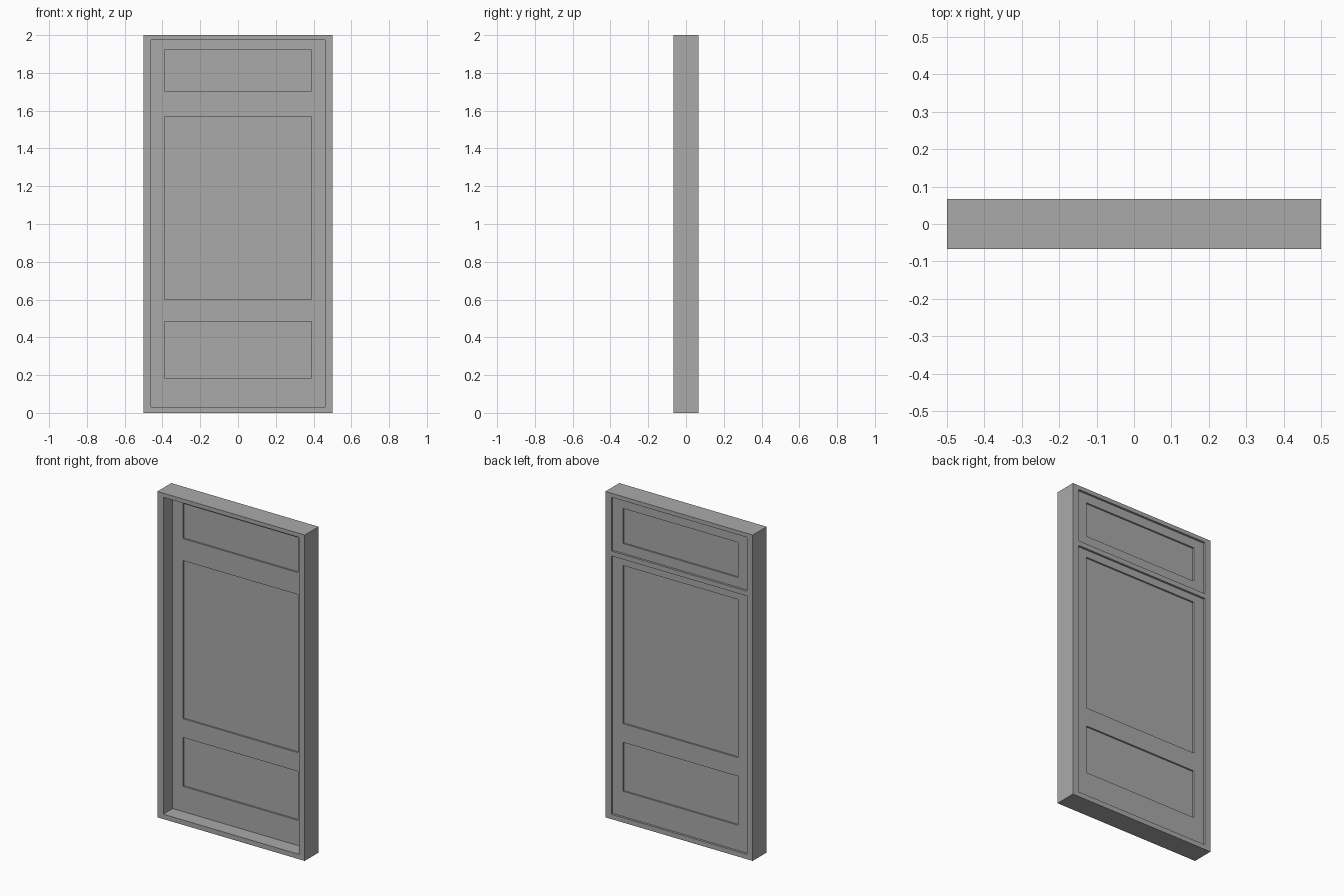
import bpy
import bmesh

cube = bpy.data.objects.get("Cube")
if cube:
    bpy.data.objects.remove(cube, do_unlink=True)

grey = bpy.data.materials.new("plain_grey")
grey.use_nodes = True
grey.diffuse_color = (0.4, 0.4, 0.4, 1)
grey.node_tree.nodes["Principled BSDF"].inputs["Base Color"].default_value = (0.4, 0.4, 0.4, 1)


def plate(name, xs, zs, y0, y1, holes=()):
    """Upright slab on a grid of x and z cuts, leaving out the hole cells."""
    bm = bmesh.new()
    for i in range(len(xs) - 1):
        for j in range(len(zs) - 1):
            if (i, j) in holes:
                continue
            corners = [(xs[i], zs[j]), (xs[i + 1], zs[j]),
                       (xs[i + 1], zs[j + 1]), (xs[i], zs[j + 1])]
            bm.faces.new([bm.verts.new((x, y0, z)) for x, z in corners])
    bmesh.ops.remove_doubles(bm, verts=bm.verts, dist=0.0001)
    # Thicken the outline towards the back
    extruded = bmesh.ops.extrude_face_region(bm, geom=bm.faces[:], use_keep_orig=True)
    moved = [v for v in extruded["geom"] if isinstance(v, bmesh.types.BMVert)]
    bmesh.ops.translate(bm, verts=moved, vec=(0, y1 - y0, 0))
    bmesh.ops.recalc_face_normals(bm, faces=bm.faces)
    mesh = bpy.data.meshes.new(name)
    bm.to_mesh(mesh)
    bm.free()
    mesh.materials.append(grey)
    obj = bpy.data.objects.new(name, mesh)
    bpy.context.collection.objects.link(obj)
    return obj


HALF_DEPTH = 0.067
OPENING = 0.46        # half width of the frame opening
PANEL = 0.39          # half width of the sunken panels
LEAF_FRONT, LEAF_BACK = 0.024, 0.054
SUNK = 0.01           # panel depth on both sides
SILL, HEAD = 0.03, 1.975
DOOR_TOP, TRANSOM_BOTTOM = 1.615, 1.645

# Surrounding frame and the bar between door and transom
plate("frame", [-0.5, -OPENING, OPENING, 0.5], [0, SILL, HEAD, 2],
      -HALF_DEPTH, HALF_DEPTH, holes={(1, 1)})
plate("transom_bar", [-OPENING, OPENING], [DOOR_TOP, TRANSOM_BOTTOM],
      LEAF_FRONT, HALF_DEPTH)

# Door leaf and transom, each with openings filled by thinner panels
leaf_xs = [-OPENING, -PANEL, PANEL, OPENING]
leaves = {
    "door": (SILL, DOOR_TOP, [("lower", 0.185, 0.485), ("middle", 0.60, 1.57)]),
    "transom": (TRANSOM_BOTTOM, HEAD, [("upper", 1.705, 1.92)]),
}
for leaf, (bottom, top, panels) in leaves.items():
    cuts = [bottom] + [z for _, low, high in panels for z in (low, high)] + [top]
    holes = {(1, 2 * k + 1) for k in range(len(panels))}
    plate(leaf + "_leaf", leaf_xs, cuts, LEAF_FRONT, LEAF_BACK, holes)
    for label, low, high in panels:
        plate(label + "_panel", [-PANEL, PANEL], [low, high],
              LEAF_FRONT + SUNK, LEAF_BACK - SUNK)
